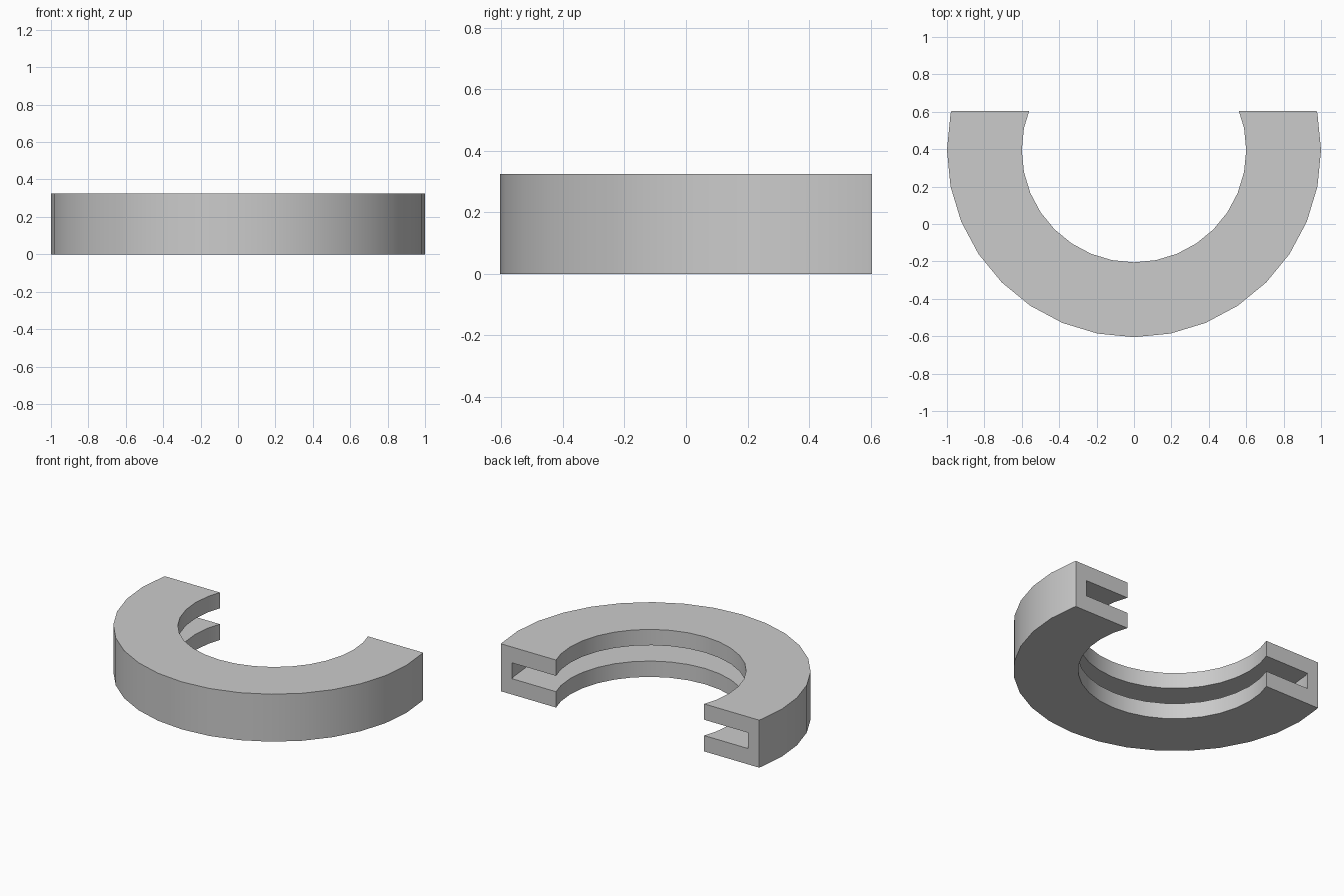
import bpy, bmesh, math
from mathutils import Vector

cube = bpy.data.objects.get("Cube")
if cube:
    bpy.data.objects.remove(cube, do_unlink=True)

HEIGHT, OUTER, INNER, SLOT = 0.325, 1.0, 0.6, 0.92
CENTRE_Y, CUT_Y = 0.395, 0.605
STEP = math.tau / 32

grey = bpy.data.materials.new("light_grey")
grey.use_nodes = True
grey.diffuse_color = (0.6, 0.6, 0.6, 1)
grey.node_tree.nodes["Principled BSDF"].inputs["Base Color"].default_value = grey.diffuse_color

# C-shaped section (radius, height), open towards the middle of the ring
low, high = HEIGHT / 3, HEIGHT * 2 / 3
section = [(INNER, 0), (OUTER, 0), (OUTER, HEIGHT), (INNER, HEIGHT),
           (INNER, high), (SLOT, high), (SLOT, low), (INNER, low)]

# Sweep the section round the front, a little past each cut end
bm = bmesh.new()
start = math.pi - 2 * STEP
centre = Vector((0, CENTRE_Y, 0))
verts = [bm.verts.new(centre + Vector((r * math.cos(start), r * math.sin(start), z)))
         for r, z in section]
edges = [bm.edges.new((v, verts[(i + 1) % len(verts)])) for i, v in enumerate(verts)]
bmesh.ops.spin(bm, geom=verts + edges, cent=centre, axis=(0, 0, 1),
               angle=20 * STEP, steps=20)

# Cut both ends flat along one plane and cap them
bmesh.ops.bisect_plane(bm, geom=bm.verts[:] + bm.edges[:] + bm.faces[:],
                       plane_co=(0, CUT_Y, 0), plane_no=(0, 1, 0), clear_outer=True)
bmesh.ops.remove_doubles(bm, verts=bm.verts[:], dist=0.0001)
bmesh.ops.edgeloop_fill(bm, edges=[e for e in bm.edges if e.is_boundary])
bmesh.ops.recalc_face_normals(bm, faces=bm.faces[:])

mesh = bpy.data.meshes.new("slotted_ring")
bm.to_mesh(mesh)
bm.free()
mesh.materials.append(grey)
ring = bpy.data.objects.new("slotted_ring", mesh)
bpy.context.collection.objects.link(ring)

# Smooth curved walls, crisp corners
bpy.ops.object.select_all(action='DESELECT')
ring.select_set(True)
bpy.context.view_layer.objects.active = ring
bpy.ops.object.shade_smooth_by_angle(angle=math.radians(30))
